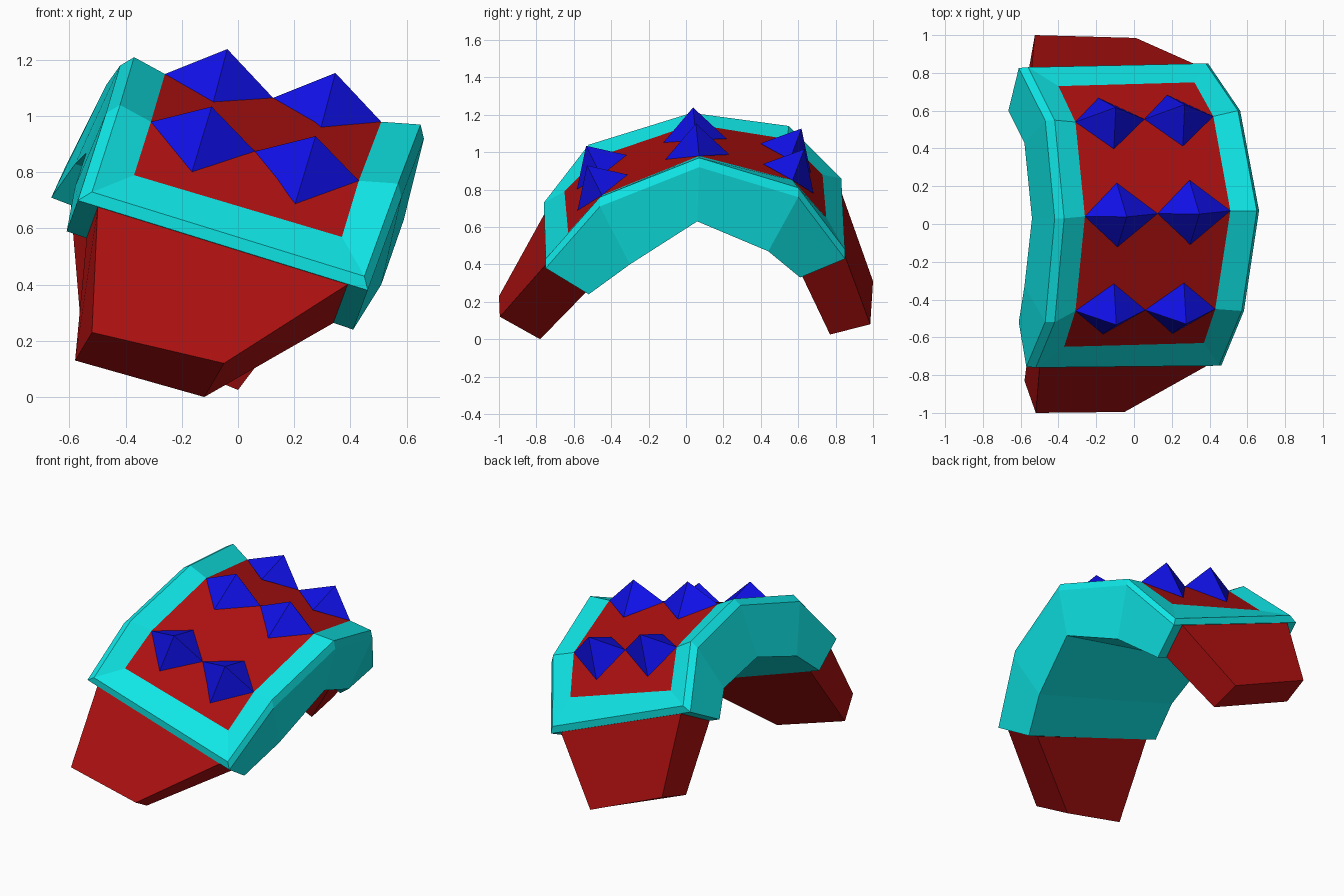
import bpy, bmesh
from mathutils import Vector as V

if "Cube" in bpy.data.objects:
    bpy.data.objects.remove(bpy.data.objects["Cube"])


def material(name, rgb):
    m = bpy.data.materials.new(name)
    m.diffuse_color = (*rgb, 1)
    m.use_nodes = True
    m.node_tree.nodes["Principled BSDF"].inputs["Base Color"].default_value = m.diffuse_color
    return m


CYAN = material("cyan", (0.005, 0.8, 0.8))
RED = material("red", (0.42, 0.005, 0.005))
BLUE = material("blue", (0.005, 0.005, 0.8))


def build(name, faces, mat, solid=True):
    """Make a flat-shaded object from a list of point loops."""
    bm = bmesh.new()
    for loop in faces:
        bm.faces.new([bm.verts.new(p) for p in loop])
    bmesh.ops.remove_doubles(bm, verts=bm.verts, dist=0.0005)
    if solid:
        bmesh.ops.recalc_face_normals(bm, faces=bm.faces)
    me = bpy.data.meshes.new(name)
    bm.to_mesh(me)
    bm.free()
    me.materials.append(mat)
    ob = bpy.data.objects.new(name, me)
    bpy.context.collection.objects.link(ob)
    return ob


def path(*pts):
    return [V(p) for p in pts]


# Arch edges, five stations from front to back
panel_l = path((-.37, -.65, .79), (-.31, -.46, .98), (-.26, .04, 1.15), (-.31, .54, 1.07), (-.40, .73, .88))
panel_r = path((.37, -.63, .57), (.43, -.45, .77), (.51, .07, .98), (.42, .57, .85), (.32, .75, .65))
rim_l = path((-.52, -.76, .73), (-.42, -.52, 1.04), (-.37, .03, 1.21), (-.42, .55, 1.14), (-.56, .83, .86))
rim_r = path((.45, -.75, .43), (.57, -.46, .76), (.65, .07, .97), (.55, .60, .81), (.38, .85, .48))
inner_l = path((-.61, -.52, .59), (-.58, -.33, .75), (-.54, .03, .87), (-.58, .43, .83), (-.665, .60, .71))
inner_r = path((.41, -.52, .24), (.51, -.30, .40), (.59, .06, .63), (.50, .44, .47), (.32, .61, .33))
wall_l = [p + V((-.05, -.005 * p.y, -.03)) for p in rim_l]
wall_r = [p + V((.012, 0, -.05)) for p in rim_r]

# Frame: rim, bevels, side walls, underside
chain = [panel_l, rim_l, wall_l, inner_l, inner_r, wall_r, rim_r, panel_r]
faces = []
for a, b in zip(chain, chain[1:]):
    for i in range(4):
        faces.append((a[i], a[i + 1], b[i + 1], b[i]))
for e in (0, 4):
    ring = [c[e] for c in chain]
    for k in range(3):
        faces.append((ring[k], ring[k + 1], ring[6 - k], ring[7 - k]))
# A covered floor below the panel closes the frame
top = [(panel_l[i], panel_r[i], panel_r[i + 1], panel_l[i + 1]) for i in range(4)]
down = V((-.003, 0, -.012))
build("arched_frame", faces + [[p + down for p in f] for f in top], CYAN)

# Inset panel
build("top_panel", top, RED, solid=False)


# Spikes: two on each of the three middle ridges, with reach forward and back
for i, reach_f, reach_b in ((1, .19, .16), (2, .19, .175), (3, .155, .185)):
    ends = [panel_l[i], (panel_l[i] + panel_r[i]) / 2, panel_r[i]]
    across = (ends[2] - ends[0]).normalized()
    fwd = ((panel_l[i - 1] + panel_r[i - 1]) / 2 - ends[1]).normalized()
    back = ((panel_l[i + 1] + panel_r[i + 1]) / 2 - ends[1]).normalized()
    normal = across.cross(back - fwd).normalized()
    for s in range(2):
        a, c = ends[s], ends[s + 1]
        m = (a + c) / 2
        f, b, tip = m + fwd * reach_f, m + back * reach_b, m + normal * .135
        base = [a, f, c, b]
        loops = [(base[k], base[(k + 1) % 4], tip) for k in range(4)]
        build(f"spike_{i}_{s + 1}", loops + [(a, c, f), (a, b, c)], BLUE)


# End blocks: tapered tabs growing out of the end caps
tabs = {
    "front_tab": (0, path((-.52, -1, .23), (-.58, -.83, .13), (-.12, -.78, 0), (-.05, -.995, .12))),
    "back_tab": (4, path((-.525, 1, .31), (-.56, .80, .26), (0, .77, .025), (.01, .985, .08))),
}
for name, (e, low) in tabs.items():
    cap = [wall_l[e], inner_l[e], inner_r[e], wall_r[e]]
    across = cap[3] - cap[0]
    # Narrow the root of the tab sideways, within the cap
    up = [cap[0] + across * .06, cap[1] + across * .06,
          cap[2] - across * .06, cap[3] - across * .06]
    mid = sum(up, V()) / 4
    up = [p.lerp(mid, .02) for p in up]
    sides = [(up[k], up[(k + 1) % 4], low[(k + 1) % 4], low[k]) for k in range(4)]
    build(name, sides + [up, low], RED)
